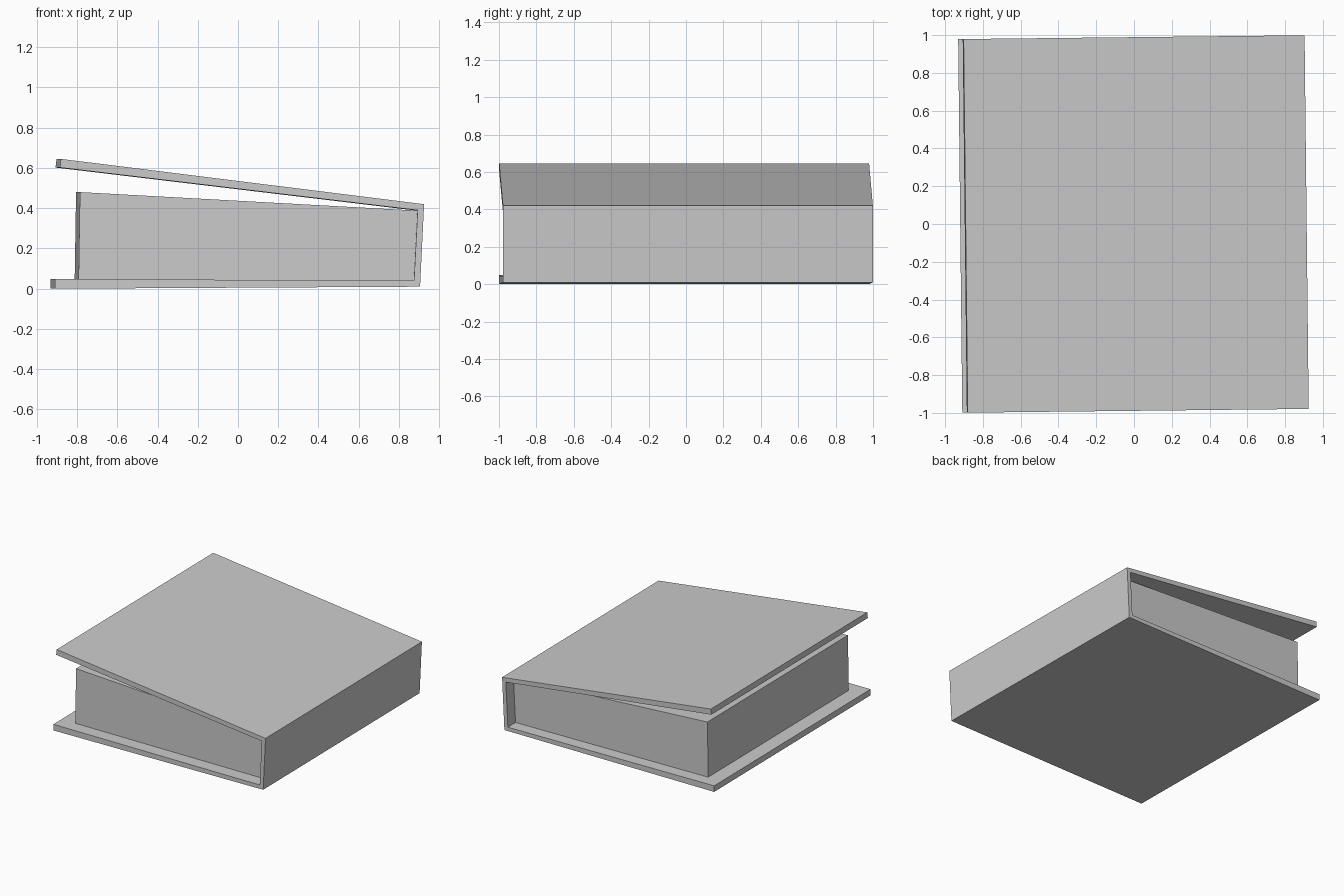
import bpy
import bmesh
from mathutils import Matrix

old = bpy.data.objects.get("Cube")
if old:
    bpy.data.objects.remove(old, do_unlink=True)

TWIST = 0.011  # the whole book is turned slightly about z


def make_material(name, color):
    mat = bpy.data.materials.new(name)
    mat.use_nodes = True
    mat.diffuse_color = color
    mat.node_tree.nodes["Principled BSDF"].inputs["Base Color"].default_value = color
    return mat


def extrude_profile(name, profile, y_front, y_back, mat):
    """Extrude an x/z outline along y into a closed solid."""
    bm = bmesh.new()
    face = bm.faces.new([bm.verts.new((x, y_front, z)) for x, z in profile])
    result = bmesh.ops.extrude_face_region(bm, geom=[face])
    moved = [v for v in result["geom"] if isinstance(v, bmesh.types.BMVert)]
    bmesh.ops.translate(bm, verts=moved, vec=(0, y_back - y_front, 0))
    bmesh.ops.recalc_face_normals(bm, faces=bm.faces)
    bmesh.ops.transform(bm, matrix=Matrix.Rotation(TWIST, 4, "Z"), verts=bm.verts)
    mesh = bpy.data.meshes.new(name)
    bm.to_mesh(mesh)
    bm.free()
    mesh.materials.append(mat)
    obj = bpy.data.objects.new(name, mesh)
    bpy.context.collection.objects.link(obj)
    return obj


grey = make_material("plain grey", (0.6, 0.6, 0.6, 1))

# Cover: bottom board, spine and lifted top board in one bent strip
cover = [(-0.92, 0), (0.894, 0.01), (0.914, 0.42), (-0.891, 0.645),
         (-0.896, 0.602), (0.882, 0.39), (0.864, 0.04), (-0.92, 0.048)]
extrude_profile("book_cover", cover, -0.989, 0.989, grey)

# Page block: set back from the cover's open edges, meeting the spine
pages = [(-0.802, 0.045), (0.866, 0.038), (0.884, 0.388), (-0.795, 0.48)]
extrude_profile("page_block", pages, -0.885, 0.892, grey)
